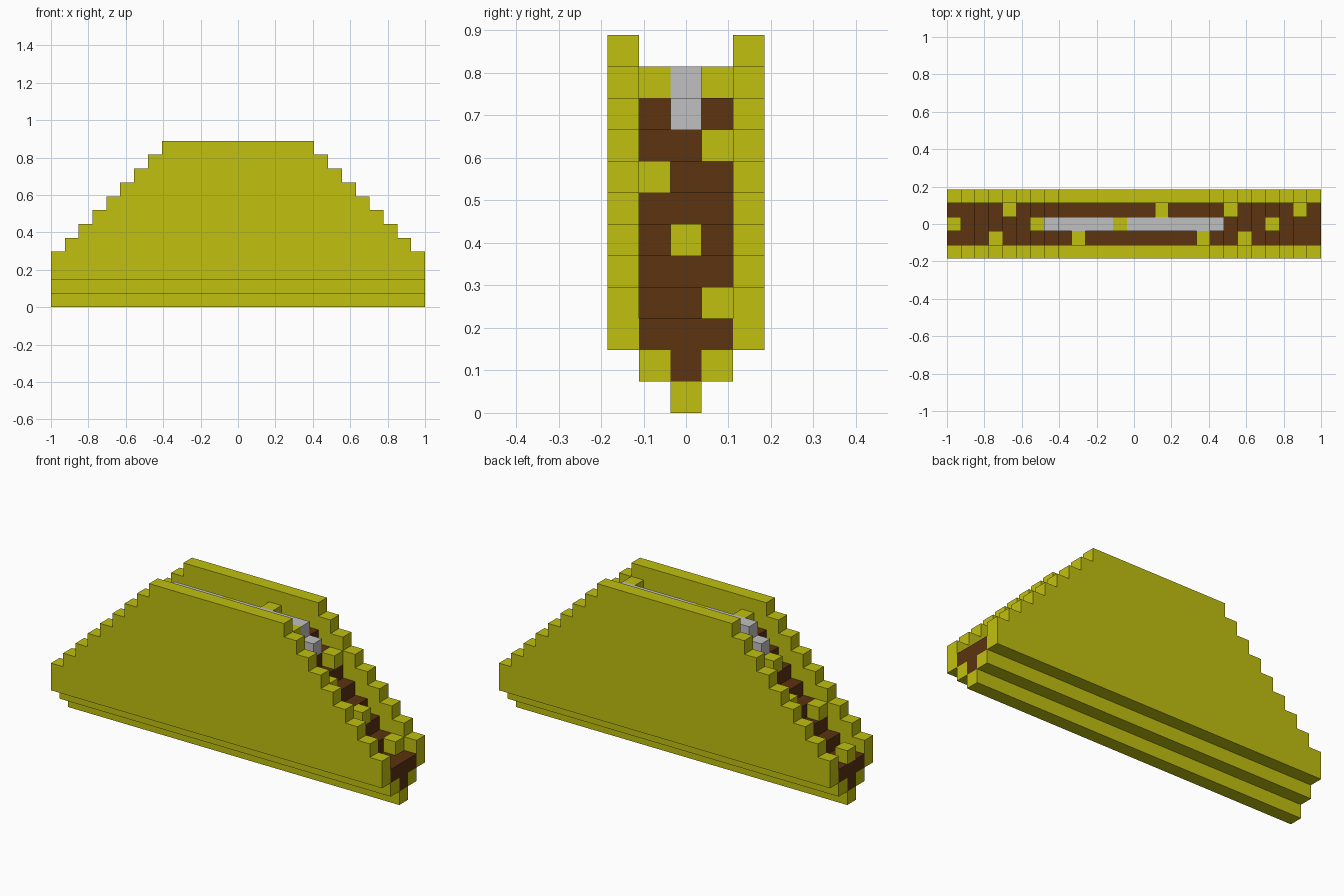
import bpy
import bmesh

cube = bpy.data.objects.get("Cube")
if cube:
    bpy.data.objects.remove(cube, do_unlink=True)

U = 2 / 27   # one block
END = 13     # columns run from -END to END


def material(name, rgb):
    m = bpy.data.materials.new(name)
    m.diffuse_color = (*rgb, 1)
    m.use_nodes = True
    bsdf = next(n for n in m.node_tree.nodes if n.type == 'BSDF_PRINCIPLED')
    bsdf.inputs["Base Color"].default_value = (*rgb, 1)
    return m


YELLOW = material("shell yellow", (0.527, 0.527, 0.005))
BROWN = material("filling brown", (0.107, 0.033, 0.005))
SILVER = material("light grey", (0.527, 0.527, 0.527))


def stepped_slab(name, mat, y0, y1, bottom, top, reach=END):
    """Extrude a stepped outline along y; top(i) is the height of column i."""
    outline = [(-reach - 0.5, bottom)]
    for i in range(-reach, reach + 1):
        if i == -reach or top(i) != top(i - 1):
            if i > -reach:
                outline.append((i - 0.5, top(i - 1)))
            outline.append((i - 0.5, top(i)))
    outline += [(reach + 0.5, top(reach)), (reach + 0.5, bottom)]

    bm = bmesh.new()
    face = bm.faces.new([bm.verts.new((x * U, y0 * U, z * U)) for x, z in outline])
    ext = bmesh.ops.extrude_face_region(bm, geom=[face])
    verts = [g for g in ext["geom"] if isinstance(g, bmesh.types.BMVert)]
    bmesh.ops.translate(bm, verts=verts, vec=(0, (y1 - y0) * U, 0))
    bmesh.ops.recalc_face_normals(bm, faces=bm.faces)
    mesh = bpy.data.meshes.new(name)
    bm.to_mesh(mesh)
    bm.free()
    mesh.materials.append(mat)
    obj = bpy.data.objects.new(name, mesh)
    bpy.context.collection.objects.link(obj)
    return obj


def block(name, mat, i, y, k):
    bpy.ops.mesh.primitive_cube_add(size=U, location=(i * U, y * U, (k + 0.5) * U))
    obj = bpy.context.object
    obj.name = obj.data.name = name
    obj.data.materials.append(mat)


def shell_top(i):
    return min(12, 17 - abs(i))


def filling_top(i):
    return max(3, min(10, 15 - abs(i)))


# Folded shell: two tall walls, narrow floor strips and a bottom ridge
for side, s in (("front", -1), ("back", 1)):
    a, b = sorted((1.5 * s, 2.5 * s))
    stepped_slab(side + "_shell_wall", YELLOW, a, b, 2, shell_top)
    a, b = sorted((0.5 * s, 1.5 * s))
    stepped_slab(side + "_shell_floor", YELLOW, a, b, 1, lambda i: 2)
    stepped_slab(side + "_filling", BROWN, a, b, 2, filling_top)
stepped_slab("shell_ridge", YELLOW, -0.5, 0.5, 0, lambda i: 1)

# Middle of the filling, with a grey strip resting on it
stepped_slab("middle_filling", BROWN, -0.5, 0.5, 1,
             lambda i: min(9, filling_top(i)))
stepped_slab("grey_strip", SILVER, -0.5, 0.5, 9,
             lambda i: 11 if abs(i) <= 5 and i != -1 else 10, reach=6)

# Loose yellow cubes on top of the filling: (column, row)
for i, y in [(-9, 1), (2, 1), (7, 1), (12, 1),
             (-10, -1), (-4, -1), (5, -1), (8, -1),
             (-13, 0), (-7, 0), (-1, 0), (10, 0)]:
    block("topping_cube", YELLOW, i, y, filling_top(i))
